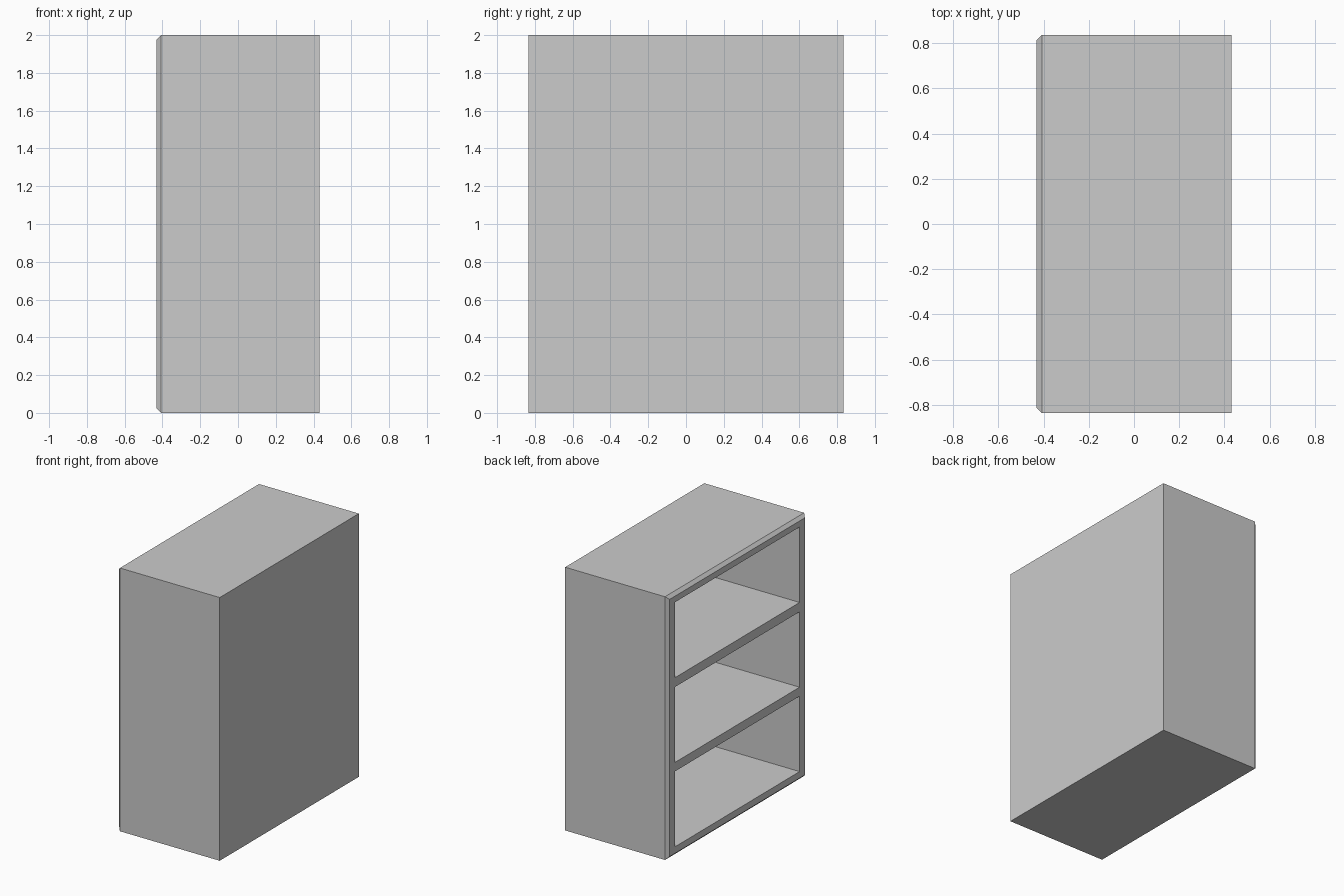
import bpy, bmesh
from mathutils import Vector

if "Cube" in bpy.data.objects:
    bpy.data.objects.remove(bpy.data.objects["Cube"])

X, Y, H = 0.431, 0.835, 2.0      # half depth, half width, height
CHAMFER = 0.023
BACK = 0.075                     # back panel thickness
OPEN_Y = 0.748                   # half width of the openings
SHELVES = [(0.073, 0.646), (0.714, 1.287), (1.358, 1.931)]


def add_box(bm, lo, hi):
    lo, hi = Vector(lo), Vector(hi)
    verts = bmesh.ops.create_cube(bm, size=1)["verts"]
    bmesh.ops.scale(bm, vec=hi - lo, verts=verts)
    bmesh.ops.translate(bm, vec=(lo + hi) / 2, verts=verts)


def to_object(bm, name):
    mesh = bpy.data.meshes.new(name)
    bm.to_mesh(mesh)
    bm.free()
    obj = bpy.data.objects.new(name, mesh)
    bpy.context.collection.objects.link(obj)
    return obj


# Cabinet body, chamfered around its open (-x) face
bm = bmesh.new()
add_box(bm, (-X, -Y, 0), (X, Y, H))
rim = [e for e in bm.edges if all(v.co.x < 0 for v in e.verts)]
bmesh.ops.bevel(bm, geom=rim, offset=CHAMFER, segments=1, affect='EDGES')
cabinet = to_object(bm, "bookcase")

# Three compartments cut into the open face
bm = bmesh.new()
for z0, z1 in SHELVES:
    add_box(bm, (-X - 0.2, -OPEN_Y, z0), (X - BACK, OPEN_Y, z1))
cutter = to_object(bm, "compartment_cutter")
cutter.hide_render = True

cut = cabinet.modifiers.new("compartments", 'BOOLEAN')
cut.operation = 'DIFFERENCE'
cut.solver = 'EXACT'
cut.object = cutter
bpy.context.view_layer.objects.active = cabinet
bpy.ops.object.modifier_apply(modifier=cut.name)
bpy.data.objects.remove(cutter)
